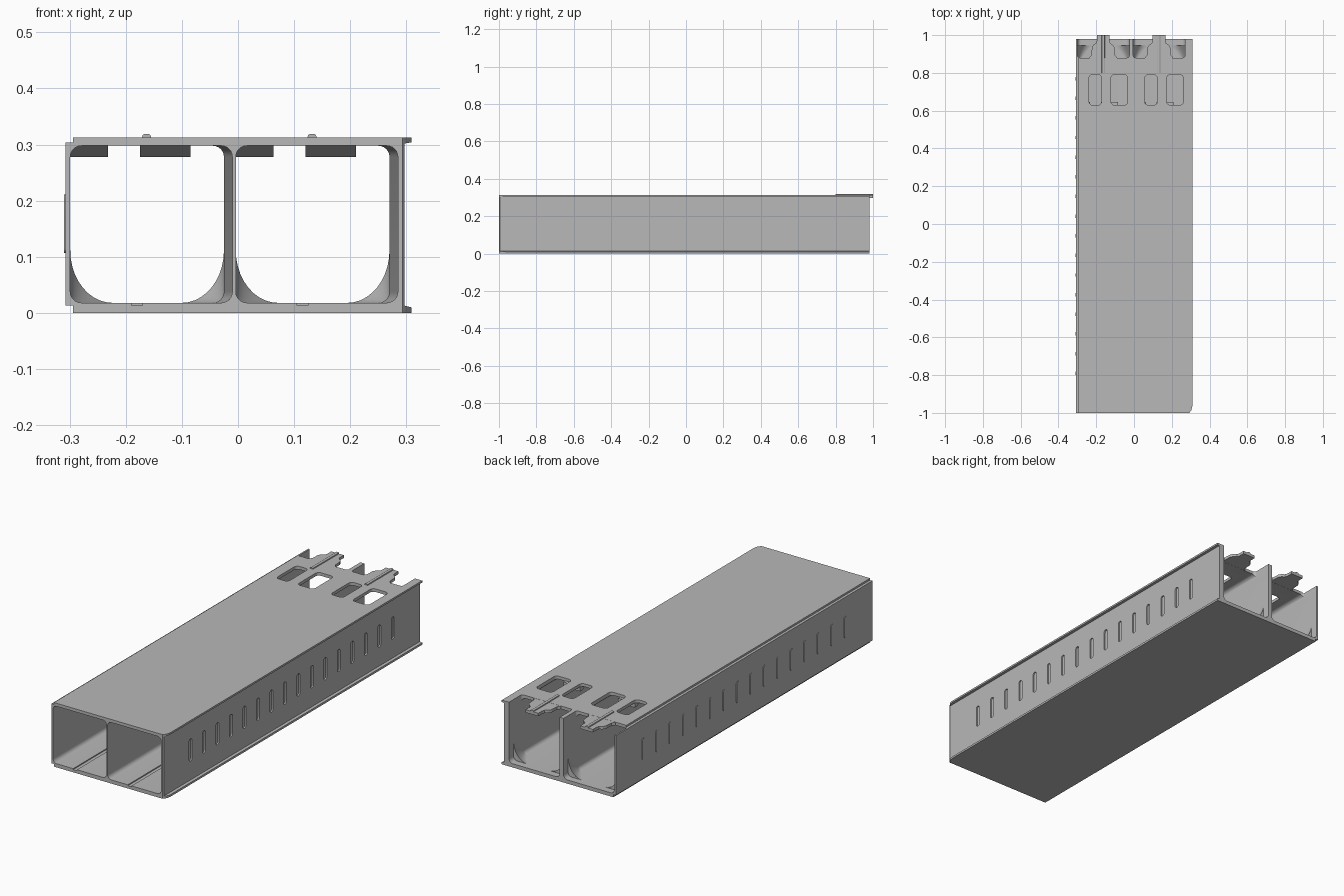
import bpy, bmesh, math

cube = bpy.data.objects.get("Cube")
if cube:
    bpy.data.objects.remove(cube, do_unlink=True)

grey = bpy.data.materials.new("light_grey_plastic")
grey.use_nodes = True
GREY = (0.48, 0.48, 0.48, 1)
grey.diffuse_color = GREY
grey.node_tree.nodes["Principled BSDF"].inputs["Base Color"].default_value = GREY

TOP, FLOOR, CEILING = 0.313, 0.018, 0.298
BACK = 0.98
PITCH = 0.295          # distance between the two bays
BAYS = (0, PITCH)
SLOT_Y = [-0.79 + 0.104 * i for i in range(16)]


def build(name, solids):
    """Make one object from several lofts, each a list of matching 3D loops."""
    bm = bmesh.new()
    for loops in solids:
        rings = [[bm.verts.new(p) for p in loop] for loop in loops]
        n = len(rings[0])
        for a, b in zip(rings, rings[1:]):
            for i in range(n):
                j = (i + 1) % n
                bm.faces.new((a[i], a[j], b[j], b[i]))
        bm.faces.new(rings[0])
        bm.faces.new(rings[-1])
    bmesh.ops.recalc_face_normals(bm, faces=bm.faces)
    mesh = bpy.data.meshes.new(name)
    bm.to_mesh(mesh)
    bm.free()
    mesh.materials.append(grey)
    obj = bpy.data.objects.new(name, mesh)
    bpy.context.collection.objects.link(obj)
    return obj


def prism(axis, pts, lo, hi):
    """Extrude a 2D outline along an axis."""
    place = {"x": lambda a, b, d: (d, a, b),
             "y": lambda a, b, d: (a, d, b),
             "z": lambda a, b, d: (a, b, d)}[axis]
    return [[place(a, b, d) for a, b in pts] for d in (lo, hi)]


def rounded(x0, x1, y0, y1, r, steps=6):
    pts = []
    corners = ((x1 - r, y1 - r), (x0 + r, y1 - r), (x0 + r, y0 + r), (x1 - r, y0 + r))
    for k, (cx, cy) in enumerate(corners):
        for i in range(steps + 1):
            a = math.pi / 2 * (k + i / steps)
            pts.append((cx + r * math.cos(a), cy + r * math.sin(a)))
    return pts


def box(x0, x1, y0, y1, z0, z1):
    return prism("z", [(x0, y0), (x1, y0), (x1, y1), (x0, y1)], z0, z1)


def cut(obj, solids):
    cutter = build("cutter", solids)
    cutter.hide_render = True
    mod = obj.modifiers.new("cut", "BOOLEAN")
    mod.operation, mod.solver, mod.object = "DIFFERENCE", "EXACT", cutter
    bpy.context.view_layer.objects.active = obj
    bpy.ops.object.modifier_apply(modifier=mod.name)
    bpy.data.objects.remove(cutter, do_unlink=True)


def smooth(obj):
    bpy.ops.object.select_all(action="DESELECT")
    obj.select_set(True)
    bpy.context.view_layer.objects.active = obj
    bpy.ops.object.shade_smooth_by_angle(angle=math.radians(30))


# Outer section: stepped left edge, lips along the right edge
section = [(-0.294, 0), (0.309, 0), (0.309, 0.010), (0.297, 0.013),
           (0.297, 0.302), (0.309, 0.304), (0.309, TOP), (-0.294, TOP),
           (-0.294, 0.304), (-0.307, 0.304), (-0.307, 0.013), (-0.294, 0.013)]
body = build("double_bay_housing", [prism("y", section, -1, BACK)])

# Bays open at both ends, with the right wall of each thickening to the back
bays = []
for dx in BAYS:
    loops = []
    for y, right in ((-1.01, -0.010), (0.6, -0.025), (1.02, -0.025)):
        outline = rounded(-0.299 + dx, right + dx, FLOOR, CEILING, 0.02)
        loops.append([(x, y, z) for x, z in outline])
    bays.append(loops)
cut(body, bays)

# Long floor grooves
cut(body, [box(-0.190 + d, -0.170 + d, -1.1, 0.75, 0.013, 0.03) for d in BAYS])

# Roof windows, and the open roof at the back of each bay
windows = []
for d in BAYS:
    for x0, x1 in ((-0.238, -0.172), (-0.122, -0.034)):
        windows.append(prism("z", rounded(x0 + d, x1 + d, 0.63, 0.79, 0.018), 0.25, 0.4))
    windows.append(prism("z", rounded(-0.299 + d, -0.025 + d, 0.88, 1.1, 0.012), 0.27, 0.4))
cut(body, windows)

# Clipped front corner
cut(body, [prism("z", [(0.293, -1.01), (0.32, -1.01), (0.32, -0.965), (0.309, -0.965),
                       (0.304, -0.985), (0.293, -1.0)], -0.1, 0.5)])

# Shallow slots in the right side wall
cut(body, [prism("x", rounded(y - 0.011, y + 0.011, 0.105, 0.213, 0.010), 0.290, 0.33)
           for y in SLOT_Y])
smooth(body)

# Matching raised keys on the left side wall
keys = build("side_keys", [
    prism("x", rounded(y - 0.009, y + 0.009, 0.107, 0.211, 0.008), -0.310, -0.304)
    for y in SLOT_Y])
smooth(keys)

# Latch tongues with a raised ridge
half = [(0.074, 0.87), (0.072, 0.884), (0.062, 0.895), (0.060, 0.935),
        (0.052, 0.948), (0.038, 0.957), (0.034, 0.97), (0.034, 1.0)]
outline = half + [(-x, y) for x, y in reversed(half)]
ridge = [(-0.009, 0.310), (0.009, 0.310), (0.007, 0.317), (0.004, 0.319),
         (-0.004, 0.319), (-0.007, 0.317)]
for side, d in zip(("right", "left"), BAYS):
    cx = -0.163 + d
    build(side + "_latch_tongue", [prism("z", [(cx + x, y) for x, y in outline], 0.2985, TOP - 0.0005)])
    build(side + "_latch_ridge", [prism("y", [(cx + x, z) for x, z in ridge], 0.80, 1.0)])

# Sloped stops hanging under the roof
stops = []
for d in BAYS:
    for x0, x1 in ((-0.301, -0.232), (-0.175, -0.085)):
        wedge = [(0.575, 0.300), (0.63, 0.278), (0.645, 0.278), (0.645, 0.300)]
        stops.append(prism("x", wedge, x0 + d, x1 + d))
build("roof_stops", stops)

# Scooped gussets in the lower back corners
gussets = []
for d in BAYS:
    for cx, s in ((-0.299 + d, 1), (-0.025 + d, -1)):
        loops = []
        for i in range(9):
            u = i / 8
            k = 0.03 + 0.97 * u ** 2
            arc = [math.pi / 2 * j / 10 for j in range(11)]
            loop = [(cx + s * 0.075 * k * (1 - math.sin(t)), FLOOR + 0.094 * k * (1 - math.cos(t)))
                    for t in arc]
            loop += [(cx - s * 0.004, loop[-1][1]), (cx - s * 0.004, FLOOR - 0.004),
                     (loop[0][0], FLOOR - 0.004)]
            loops.append([(x, 0.80 + 0.145 * u, z) for x, z in loop])
        gussets.append(loops)
smooth(build("corner_gussets", gussets))
